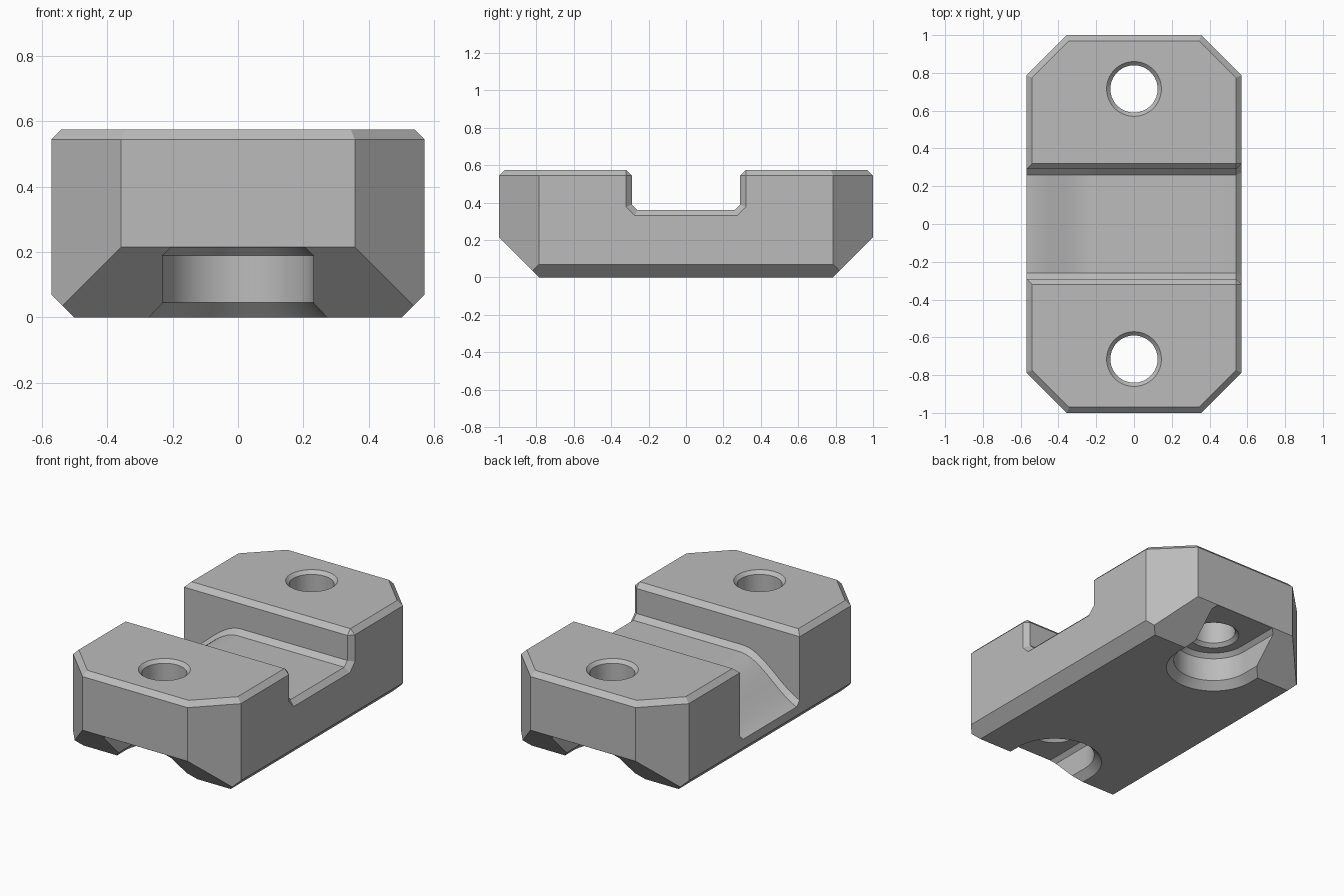
import bpy, bmesh
from math import cos, sin, pi, radians
from mathutils import Vector

if "Cube" in bpy.data.objects:
    bpy.data.objects.remove(bpy.data.objects["Cube"])

HEIGHT, HALF_X, BEVEL = 0.574, 0.57, 0.03
BOLT_Y = 0.715

grey = bpy.data.materials.new("plain_grey")
grey.use_nodes = True
grey.diffuse_color = (0.5, 0.5, 0.5, 1)
grey.node_tree.nodes["Principled BSDF"].inputs["Base Color"].default_value = (0.5, 0.5, 0.5, 1)


def add_object(name, bm):
    bmesh.ops.recalc_face_normals(bm, faces=bm.faces)
    mesh = bpy.data.meshes.new(name)
    bm.to_mesh(mesh)
    bm.free()
    mesh.materials.append(grey)
    obj = bpy.data.objects.new(name, mesh)
    bpy.context.collection.objects.link(obj)
    return obj


def loft(name, rings):
    """Closed solid through a list of equally long point loops."""
    bm = bmesh.new()
    loops = [[bm.verts.new(p) for p in ring] for ring in rings]
    n = len(loops[0])
    for a, b in zip(loops, loops[1:]):
        for i in range(n):
            j = (i + 1) % n
            bm.faces.new((a[i], a[j], b[j], b[i]))
    bm.faces.new(loops[0])
    bm.faces.new(loops[-1])
    return add_object(name, bm)


def slice_off(bm, point, normal):
    """Cut away everything beyond a plane and cap the cut."""
    cut = bmesh.ops.bisect_plane(bm, geom=bm.verts[:] + bm.edges[:] + bm.faces[:],
                                 plane_co=point, plane_no=normal, clear_outer=True)
    edges = [e for e in cut["geom_cut"] if isinstance(e, bmesh.types.BMEdge)]
    bmesh.ops.holes_fill(bm, edges=[e for e in edges if e.is_boundary])


# Block: a box with clipped corners and bevelled rims
bm = bmesh.new()
bmesh.ops.create_cube(bm, size=1)
for v in bm.verts:
    v.co = (v.co.x * 2 * HALF_X, v.co.y * 2, (v.co.z + 0.5) * HEIGHT)
rim = HEIGHT - BEVEL
for sx in (-1, 1):
    for sy in (-1, 1):
        slice_off(bm, (sx * 0.357, sy, 0), (sx, sy, 0))
for s in (-1, 1):
    slice_off(bm, (s * HALF_X, 0, rim), (s, 0, 1))
    slice_off(bm, (0, s, rim), (0, s, 1))
    slice_off(bm, (s * HALF_X, 0, 0.07), (s, 0, -1))
    slice_off(bm, (0, s, 0.215), (0, s, -1))
    for t in (-1, 1):
        slice_off(bm, (s * 0.357, t, rim), Vector((s, t, 0)).normalized() + Vector((0, 0, 1)))
block = add_object("clamp_block", bm)


# Cross channel: flat floor that sweeps down to one side, flared at the other
def channel_section(x):
    drop = min(max((-0.18 - x) / 0.46, 0), 1)
    floor = 0.36 - 0.125 * (1 - cos(pi * drop))
    d = max(0, x - (HALF_X - BEVEL))
    half = [(0.26 + 0.414 * d, floor - d), (0.29 + d, floor + BEVEL - 0.414 * d),
            (0.29 + d, rim), (0.35 + d, rim + 0.06)]
    return [(x, y, z) for y, z in half] + [(x, -y, z) for y, z in reversed(half)]


xs = [-0.6 + 0.42 * i / 28 for i in range(29)] + [HALF_X - BEVEL, 0.62]
cutters = [loft("channel_cutter", [channel_section(x) for x in xs])]


# Bolt holes and open-ended recesses underneath
def circle(y, z, r, n=64):
    return [(r * cos(2 * pi * i / n), y + r * sin(2 * pi * i / n), z) for i in range(n)]


def u_shape(s, z, r, n=32):
    arc = [(r * cos(pi * i / n), s * (BOLT_Y - r * sin(pi * i / n)), z) for i in range(n + 1)]
    return arc + [(-r, s * 1.2, z), (r, s * 1.2, z)]


for s, side in ((-1, "front"), (1, "back")):
    recess = [(-0.05, 0.32), (0.045, 0.23), (0.19, 0.23), (0.214, 0.205)]
    cutters.append(loft(side + "_recess_cutter", [u_shape(s, z, r) for z, r in recess]))
    hole = [(0.19, 0.17), (0.235, 0.125), (HEIGHT - 0.02, 0.125), (HEIGHT + 0.02, 0.165)]
    cutters.append(loft(side + "_hole_cutter", [circle(s * BOLT_Y, z, r) for z, r in hole]))

bpy.ops.object.select_all(action="DESELECT")
bpy.context.view_layer.objects.active = block
block.select_set(True)
for cutter in cutters:
    cutter.hide_render = True
    mod = block.modifiers.new(cutter.name, "BOOLEAN")
    mod.operation, mod.solver, mod.object = "DIFFERENCE", "EXACT", cutter
    bpy.ops.object.modifier_apply(modifier=mod.name)
    bpy.data.objects.remove(cutter)

bpy.ops.object.shade_smooth_by_angle(angle=radians(20))
